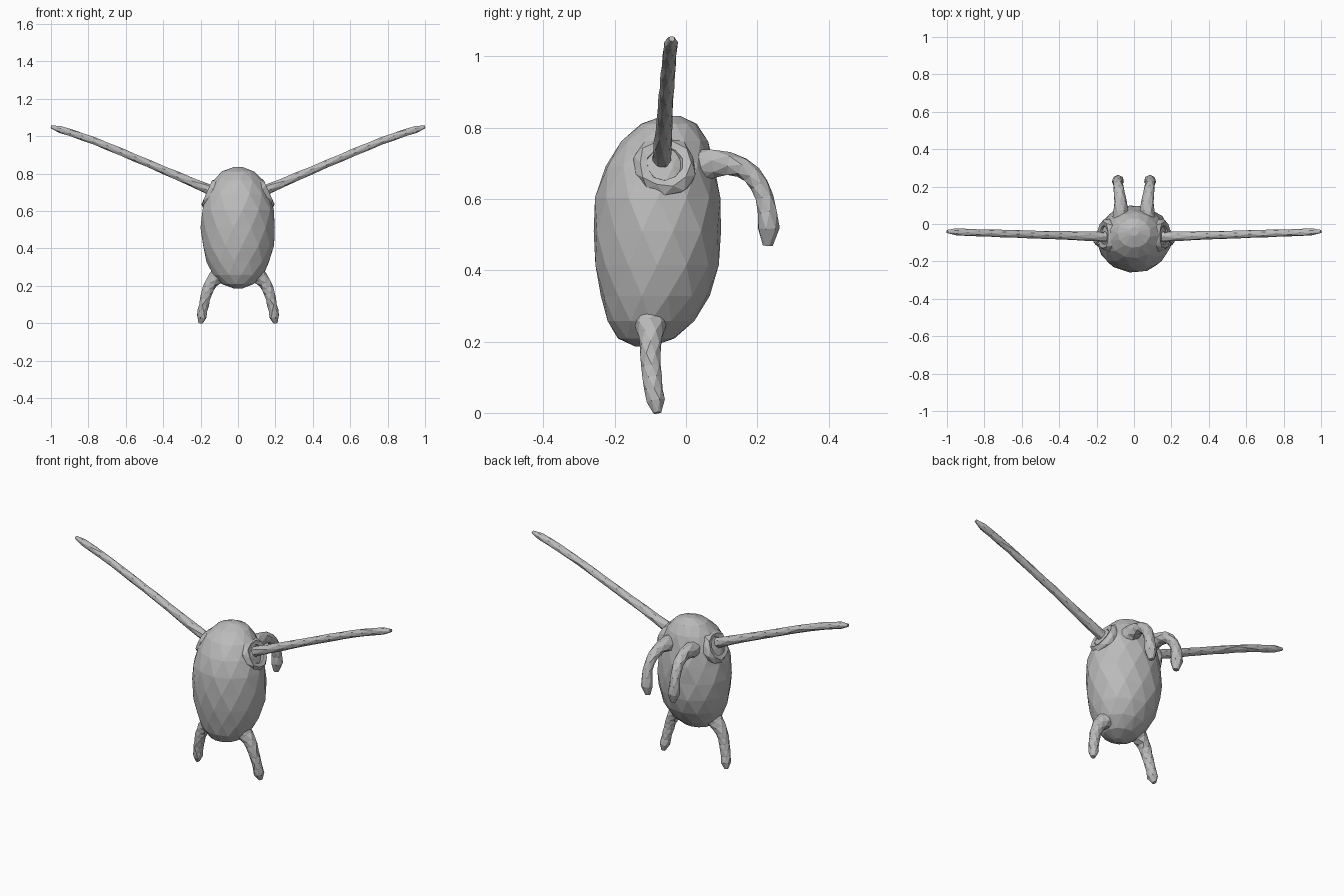
import bpy, bmesh, math, random
from mathutils import Vector
from mathutils.geometry import interpolate_bezier

random.seed(4)
cube = bpy.data.objects.get("Cube")
if cube:
    bpy.data.objects.remove(cube, do_unlink=True)

# Single clay grey material
GREY = (0.5, 0.5, 0.5, 1)
clay = bpy.data.materials.new("clay_grey")
clay.use_nodes = True
clay.diffuse_color = GREY
clay.node_tree.nodes["Principled BSDF"].inputs["Base Color"].default_value = GREY

SIDEWAYS, FORWARD, UP = Vector((1, 0, 0)), Vector((0, 1, 0)), Vector((0, 0, 1))


def make_ring(bm, index, sides, centre, axis, reference, width, depth, wobble):
    """One cross-section; every other ring is turned by half a facet."""
    across = reference.cross(axis).normalized()
    along = axis.cross(across).normalized()
    ring = []
    for side in range(sides):
        angle = math.tau * (side + index / 2) / sides
        offset = across * math.cos(angle) * width + along * math.sin(angle) * depth
        ring.append(bm.verts.new(centre + offset * random.uniform(1 - wobble, 1 + wobble)))
    return ring


def finish(name, bm, rings, mirrored):
    """Skin the rings with triangles, cap the ends and add the object."""
    for lower, upper in zip(rings, rings[1:]):
        sides = len(lower)
        for side in range(sides):
            following = (side + 1) % sides
            bm.faces.new((lower[side], lower[following], upper[side]))
            bm.faces.new((lower[following], upper[following], upper[side]))
    bm.faces.new(rings[0])
    bm.faces.new(rings[-1])
    bmesh.ops.recalc_face_normals(bm, faces=bm.faces)
    mesh = bpy.data.meshes.new(name)
    bm.to_mesh(mesh)
    bm.free()
    mesh.materials.append(clay)
    part = bpy.data.objects.new(name, mesh)
    bpy.context.collection.objects.link(part)
    if mirrored:
        part.modifiers.new("mirror", "MIRROR").use_mirror_merge = False


def build_body(sides=13, levels=11):
    """Egg that leans slightly backward toward the top."""
    bm = bmesh.new()
    rings = []
    for level in range(levels):
        angle = math.pi * (level + 0.3) / (levels - 0.4)
        height = math.cos(angle)
        width = 0.2 * math.sin(angle) ** 0.85
        centre = Vector((0, -0.08 - 0.04 * height ** 3, 0.51 - 0.325 * height))
        rings.append(make_ring(bm, level, sides, centre, UP, FORWARD, width, width * 0.91, 0.015))
    finish("body", bm, rings, mirrored=False)


def build_sockets(sides=10, levels=6):
    """Rounded collars, dished in the middle, around the wing roots."""
    bm = bmesh.new()
    axis = Vector((0.9, 0, 0.4)).normalized()
    centre = Vector((0.14, -0.06, 0.69))
    rings = []
    for level in range(levels):
        angle = math.pi * (1.5 * level / (levels - 1) - 0.5)
        radius = 0.065 + 0.025 * math.cos(angle)
        rings.append(make_ring(bm, level, sides, centre + axis * 0.03 * math.sin(angle),
                               axis, FORWARD, radius, radius, 0.06))
    finish("wing_sockets", bm, rings, mirrored=True)


def build_limbs(name, controls, thickness, flare, club, reference, levels=10, sides=7):
    """Mirrored limbs along a curve: flared root, optional club, rounded tip."""
    bm = bmesh.new()
    points = interpolate_bezier(*[Vector(control) for control in controls], levels)
    rings = []
    for level, point in enumerate(points):
        t = level / (levels - 1)
        axis = (points[min(level + 1, levels - 1)] - points[max(level - 1, 0)]).normalized()
        rounding = min(1, 0.4 + 2 * math.sqrt(1 - t))
        radius = thickness * (1 + flare * (1 - t) ** 4 + club * t ** 6) * rounding
        rings.append(make_ring(bm, level, sides, point, axis, reference, radius, radius, 0.07))
    finish(name, bm, rings, mirrored=True)


build_body()
build_sockets()

# Long thin wings, short curved legs and drooping rear feelers
build_limbs("wings", [(0.1, -0.07, 0.69), (0.4, -0.06, 0.82), (0.8, -0.05, 1), (1, -0.04, 1.05)],
            thickness=0.02, flare=0.5, club=0, reference=FORWARD, levels=14)
build_limbs("legs", [(0.1, -0.1, 0.26), (0.18, -0.1, 0.2), (0.18, -0.1, 0.1), (0.2, -0.08, 0)],
            thickness=0.027, flare=0.8, club=0, reference=FORWARD)
build_limbs("rear_feelers", [(0.07, 0.02, 0.69), (0.07, 0.2, 0.74), (0.1, 0.24, 0.62), (0.08, 0.23, 0.47)],
            thickness=0.025, flare=1, club=0.5, reference=SIDEWAYS)
